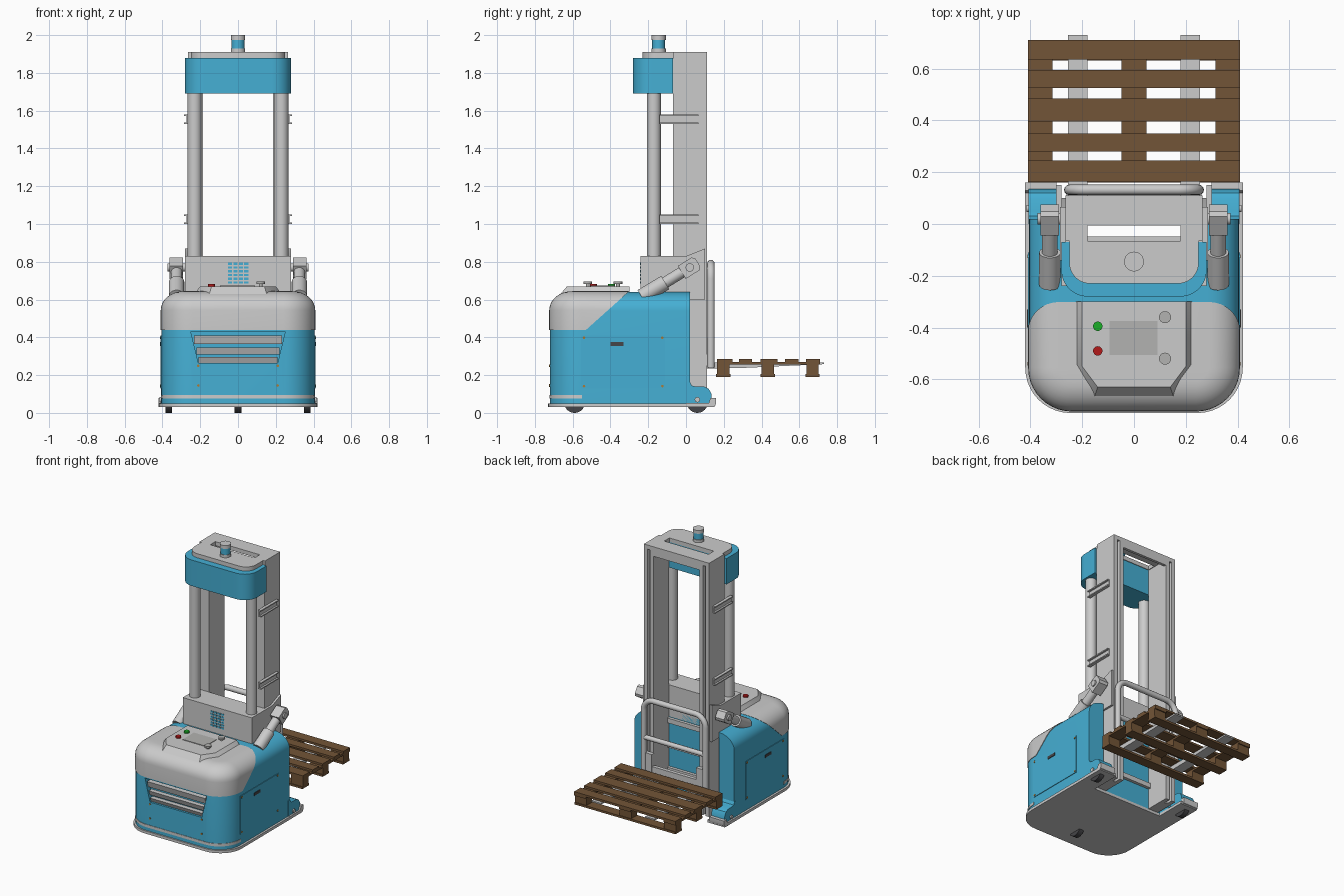
import bpy, bmesh
from math import sin, cos, pi, radians
from mathutils import Vector

if "Cube" in bpy.data.objects:
    bpy.data.objects.remove(bpy.data.objects["Cube"])


def material(name, r, g, b):
    m = bpy.data.materials.new(name)
    m.diffuse_color = (r, g, b, 1)
    m.use_nodes = True
    m.node_tree.nodes["Principled BSDF"].inputs["Base Color"].default_value = m.diffuse_color
    return m


BLUE = material("blue_paint", 0.06, 0.43, 0.66)
WOOD = material("wood", 0.17, 0.09, 0.038)
LIGHT = material("light_grey", 0.45, 0.45, 0.44)
RED = material("red", 0.45, 0.01, 0.01)
GREEN = material("green", 0.01, 0.42, 0.02)
BRASS = material("brass", 0.4, 0.2, 0.04)
DARK = material("dark_grey", 0.06, 0.06, 0.065)


def shade(ob):
    bpy.ops.object.select_all(action='DESELECT')
    ob.select_set(True)
    bpy.context.view_layer.objects.active = ob
    bpy.ops.object.shade_smooth_by_angle(angle=radians(30))


def loft(name, rings, mat=None, cut=None):
    bm = bmesh.new()
    vs = [[bm.verts.new(p) for p in ring] for ring in rings]
    n = len(rings[0])
    for a, b in zip(vs, vs[1:]):
        for i in range(n):
            bm.faces.new((a[i], a[(i + 1) % n], b[(i + 1) % n], b[i]))
    bm.faces.new(vs[0])
    bm.faces.new(vs[-1])
    if cut:  # slice along a plane and close the opening
        res = bmesh.ops.bisect_plane(bm, geom=bm.verts[:] + bm.edges[:] + bm.faces[:],
                                     plane_co=cut[0], plane_no=cut[1], clear_outer=True)
        edges = [e for e in res['geom_cut'] if isinstance(e, bmesh.types.BMEdge)]
        bmesh.ops.holes_fill(bm, edges=edges, sides=0)
    bmesh.ops.recalc_face_normals(bm, faces=bm.faces[:])
    me = bpy.data.meshes.new(name)
    bm.to_mesh(me)
    bm.free()
    if mat:
        me.materials.append(mat)
    ob = bpy.data.objects.new(name, me)
    bpy.context.collection.objects.link(ob)
    shade(ob)
    return ob


def prism(name, pts, axis, a, b, mat=None):
    place = {'x': lambda p, t: (t, p[0], p[1]), 'y': lambda p, t: (p[0], t, p[1]),
             'z': lambda p, t: (p[0], p[1], t)}[axis]
    return loft(name, [[place(p, t) for p in pts] for t in (a, b)], mat)


def box(name, x0, x1, y0, y1, z0, z1, mat=None):
    return prism(name, [(x0, y0), (x1, y0), (x1, y1), (x0, y1)], 'z', z0, z1, mat)


def rod(name, p0, p1, r, mat=None, n=32):
    p0, p1 = Vector(p0), Vector(p1)
    q = (p1 - p0).to_track_quat('Z', 'Y')
    circle = [q @ Vector((r * cos(2 * pi * i / n), r * sin(2 * pi * i / n), 0)) for i in range(n)]
    return loft(name, [[p + c for c in circle] for p in (p0, p1)], mat)


def footprint(hw, y0, y1, r, z, d=0.0, n=10):
    """Outline with rounded front corners and a square rear, inset by d."""
    pts = [(hw - d, y1, z)]
    for sx in (1, -1):
        for i in range(n + 1):
            a = pi / 2 * (i / n if sx > 0 else 1 - i / n)
            pts.append((sx * (hw - r + (r - d) * cos(a)), y0 + r - (r - d) * sin(a), z))
    return pts + [(-hw + d, y1, z)]


def subtract(ob, *cutters):
    for c in cutters:
        m = ob.modifiers.new("cut", 'BOOLEAN')
        m.object, m.operation, m.solver = c, 'DIFFERENCE', 'EXACT'
        bpy.ops.object.select_all(action='DESELECT')
        bpy.context.view_layer.objects.active = ob
        ob.select_set(True)
        bpy.ops.object.modifier_apply(modifier=m.name)
    shade(ob)


# Body shell with domed top edge, mast slot and grille recess
def dome(z0, grow):
    rings = [footprint(0.405, -0.72, 0.02, 0.165, z0, -grow)]
    for i in range(9):
        a = pi / 2 * i / 8
        rings.append(footprint(0.405, -0.72, 0.02, 0.165, 0.54 + grow + 0.1 * sin(a),
                               0.12 * (1 - cos(a)) - grow))
    return rings


slot = box("slot_cutter", -0.28, 0.28, -0.07, 0.4, -0.1, 0.9)
grille = prism("grille_cutter", [(-0.25, 0.43), (0.25, 0.43), (0.21, 0.265), (-0.21, 0.265)],
               'y', -0.76, -0.685)
body = loft("body_shell", dome(0.05, 0), BLUE)
subtract(body, slot, grille)
loft("hood", dome(0.44, 0.004), cut=((0, -0.54, 0.43), (0, 0.215, -0.24)))
base = loft("base_plate", [footprint(0.42, -0.73, 0.15, 0.175, z) for z in (0.03, 0.05)])
subtract(base, slot)
for c in (slot, grille):
    bpy.data.objects.remove(c)
loft("front_bumper_strip", [footprint(0.408, -0.723, -0.55, 0.168, z) for z in (0.075, 0.095)])

# Front grille slats
for z0, z1 in ((0.265, 0.295), (0.31, 0.345), (0.365, 0.41)):
    w = 0.21 + (z0 - 0.265) * 0.24
    prism("grille_slat", [(-0.68, z0), (-0.705, z0), (-0.719, z1), (-0.68, z1)], 'x', -w, w)

# Raised control panel on the hood
def panel_ring(z, w, yb, w2, yf):
    return [(w, -0.3, z), (w, yb, z), (w2, yf, z), (-w2, yf, z), (-w, yb, z), (-w, -0.3, z)]


loft("control_panel", [panel_ring(0.60, 0.255, -0.53, 0.16, -0.69),
                       panel_ring(0.67, 0.2, -0.55, 0.14, -0.63)])
box("screen", -0.095, 0.09, -0.505, -0.375, 0.665, 0.674, LIGHT)
rod("green_button", (-0.14, -0.395, 0.66), (-0.14, -0.395, 0.682), 0.018, GREEN)
rod("red_button", (-0.14, -0.49, 0.66), (-0.14, -0.49, 0.682), 0.018, RED)
for y in (-0.36, -0.52):
    rod("knob_stem", (0.12, y, 0.66), (0.12, y, 0.685), 0.01, LIGHT)
    rod("knob_cap", (0.12, y, 0.682), (0.12, y, 0.695), 0.023, LIGHT)

# Mast housing with vent grid, and the ledges behind it
box("mast_housing", -0.265, 0.265, -0.24, -0.07, 0.6, 0.83)
for i in range(4):
    for j in range(6):
        x, z = -0.043 + 0.029 * i, 0.69 + 0.02 * j
        box("vent_cell", x - 0.011, x + 0.011, -0.243, -0.235, z - 0.006, z + 0.006, BLUE)
for z in (0.2, 0.38, 0.56):
    box("rear_ledge", -0.185, 0.185, -0.075, -0.048, z, z + 0.035)

# Parts mirrored left and right
for s in (1, -1):
    # Mast column with rear groove, lift cylinder and tie brackets
    col = [(0.265, -0.07), (0.265, 0.11), (0.235, 0.11), (0.235, 0.06),
           (0.215, 0.06), (0.215, 0.11), (0.185, 0.11), (0.185, -0.07)]
    prism("mast_column", [(s * x, y) for x, y in col], 'z', 0.05, 1.88)
    rod("lift_cylinder", (s * 0.23, -0.17, 0.8), (s * 0.23, -0.17, 1.7), 0.037)
    for z in (1.0, 1.53):
        box("tie_bracket", s * 0.262, s * 0.272, -0.14, 0.065, z, z + 0.05)
        for dz in (0, 0.042):
            box("tie_flange", s * 0.262, s * 0.285, -0.14, 0.065, z + dz, z + dz + 0.008)
    box("top_plate_side", s * 0.18, s * 0.265, -0.065, -0.005, 1.88, 1.91)
    # Housing side plate and angled side arm
    prism("housing_side_plate", [(-0.24, 0.6), (-0.24, 0.83), (0.0, 0.83), (0.1, 0.87),
                                 (0.1, 0.6)], 'x', s * 0.265, s * 0.28)
    rod("side_arm_barrel", (s * 0.325, -0.235, 0.615), (s * 0.325, -0.11, 0.69), 0.041)
    rod("side_arm_rod", (s * 0.325, -0.11, 0.69), (s * 0.325, 0.02, 0.77), 0.03)
    a = radians(32)
    corners = [(-0.05, -0.04), (0.035, -0.04), (0.05, -0.025), (0.05, 0.025), (0.035, 0.04), (-0.05, 0.04)]
    prism("side_arm_joint", [(0.02 + u * cos(a) - v * sin(a), 0.77 + u * sin(a) + v * cos(a))
                             for u, v in corners], 'x', s * 0.29, s * 0.362)
    rod("side_arm_pin", (s * 0.27, 0.02, 0.77), (s * 0.372, 0.02, 0.77), 0.022)
    # Side access panel, handle and screws
    box("side_panel", s * 0.4, s * 0.409, -0.555, -0.11, 0.13, 0.41, BLUE)
    box("panel_handle", s * 0.4, s * 0.413, -0.40, -0.33, 0.355, 0.375, DARK)
    for y in (-0.54, -0.125):
        for z in (0.142, 0.398):
            rod("panel_screw", (s * 0.4, y, z), (s * 0.412, y, z), 0.007, BRASS, 12)
    for z in (0.145, 0.25):
        rod("front_screw", (s * 0.21, -0.71, z), (s * 0.21, -0.724, z), 0.007, BRASS, 12)
    # Rear leg: fender, foot and wheel
    prism("rear_fender", [(0.0, 0.05), (0.0, 0.165), (0.02, 0.165), (0.03, 0.145), (0.05, 0.14),
                          (0.095, 0.14), (0.12, 0.128), (0.135, 0.1), (0.135, 0.05)],
          'x', s * 0.30, s * 0.408, BLUE)
    prism("rear_foot", [(0.0, 0.03), (0.14, 0.03), (0.155, 0.04), (0.16, 0.055), (0.16, 0.08),
                        (0.13, 0.08), (0.12, 0.052), (0.0, 0.052)], 'x', s * 0.30, s * 0.42)
    rod("fender_pin", (s * 0.4, 0.06, 0.07), (s * 0.416, 0.06, 0.07), 0.014)
    rod("rear_wheel", (s * 0.35, 0.06, 0.055), (s * 0.385, 0.06, 0.055), 0.055, DARK)
    # Fork: tapered blade and upright shank
    prism("fork", [(0.11, 0.235), (0.3, 0.238), (0.73, 0.258), (0.73, 0.268), (0.14, 0.268),
                   (0.14, 0.4), (0.11, 0.4)], 'x', s * 0.18, s * 0.255)
rod("front_wheel", (-0.018, -0.59, 0.055), (0.018, -0.59, 0.055), 0.055, DARK)

# Mast head, top plate with open slot, and scanner
loft("mast_head", [footprint(0.28, -0.28, -0.07, 0.1, z) for z in (1.69, 1.88)], BLUE)
loft("top_plate_front", [footprint(0.25, -0.23, -0.065, 0.08, z) for z in (1.88, 1.91)])
box("top_plate_rear", -0.265, 0.265, -0.005, 0.11, 1.88, 1.91)
box("mast_crossbeam", -0.185, 0.185, 0.09, 0.11, 1.84, 1.88)
rod("scanner_base", (0, -0.145, 1.91), (0, -0.145, 1.93), 0.038)
rod("scanner_band", (0, -0.145, 1.93), (0, -0.145, 1.975), 0.034, BLUE)
rod("scanner_cap", (0, -0.145, 1.975), (0, -0.145, 2.0), 0.038)

# Load backrest: bent tube with cross bars
path = [(-0.25, 0.24)]
for sx in (-1, 1):
    for i in range(9):
        a = pi / 2 * (i / 8 if sx < 0 else 1 - i / 8)
        path.append((sx * (0.17 + 0.08 * cos(a)), 0.71 + 0.08 * sin(a)))
path.append((0.25, 0.24))
curve = bpy.data.curves.new("backrest_frame", 'CURVE')
curve.dimensions, curve.bevel_depth, curve.bevel_resolution = '3D', 0.02, 4
curve.use_fill_caps = True
spline = curve.splines.new('POLY')
spline.points.add(len(path) - 1)
for p, (x, z) in zip(spline.points, path):
    p.co = (x, 0.132, z, 1)
bpy.context.collection.objects.link(bpy.data.objects.new("backrest_frame", curve))
rod("backrest_bar", (-0.25, 0.132, 0.51), (0.25, 0.132, 0.51), 0.017)
box("carriage_bar", -0.26, 0.26, 0.108, 0.135, 0.25, 0.31)

# Wooden pallet
for y0, y1 in ((0.165, 0.245), (0.28, 0.35), (0.395, 0.485), (0.525, 0.595), (0.635, 0.71)):
    box("pallet_top_board", -0.41, 0.41, y0, y1, 0.27, 0.285, WOOD)
for x in (-0.3625, 0, 0.3625):
    box("pallet_stringer", x - 0.0475, x + 0.0475, 0.165, 0.71, 0.256, 0.27, WOOD)
    for y in (0.165, 0.4, 0.637):
        box("pallet_block", x - 0.0475, x + 0.0475, y, y + 0.065, 0.205, 0.256, WOOD)
for y in (0.16, 0.395, 0.632):
    box("pallet_bottom_board", -0.41, 0.41, y, y + 0.075, 0.19, 0.205, WOOD)
